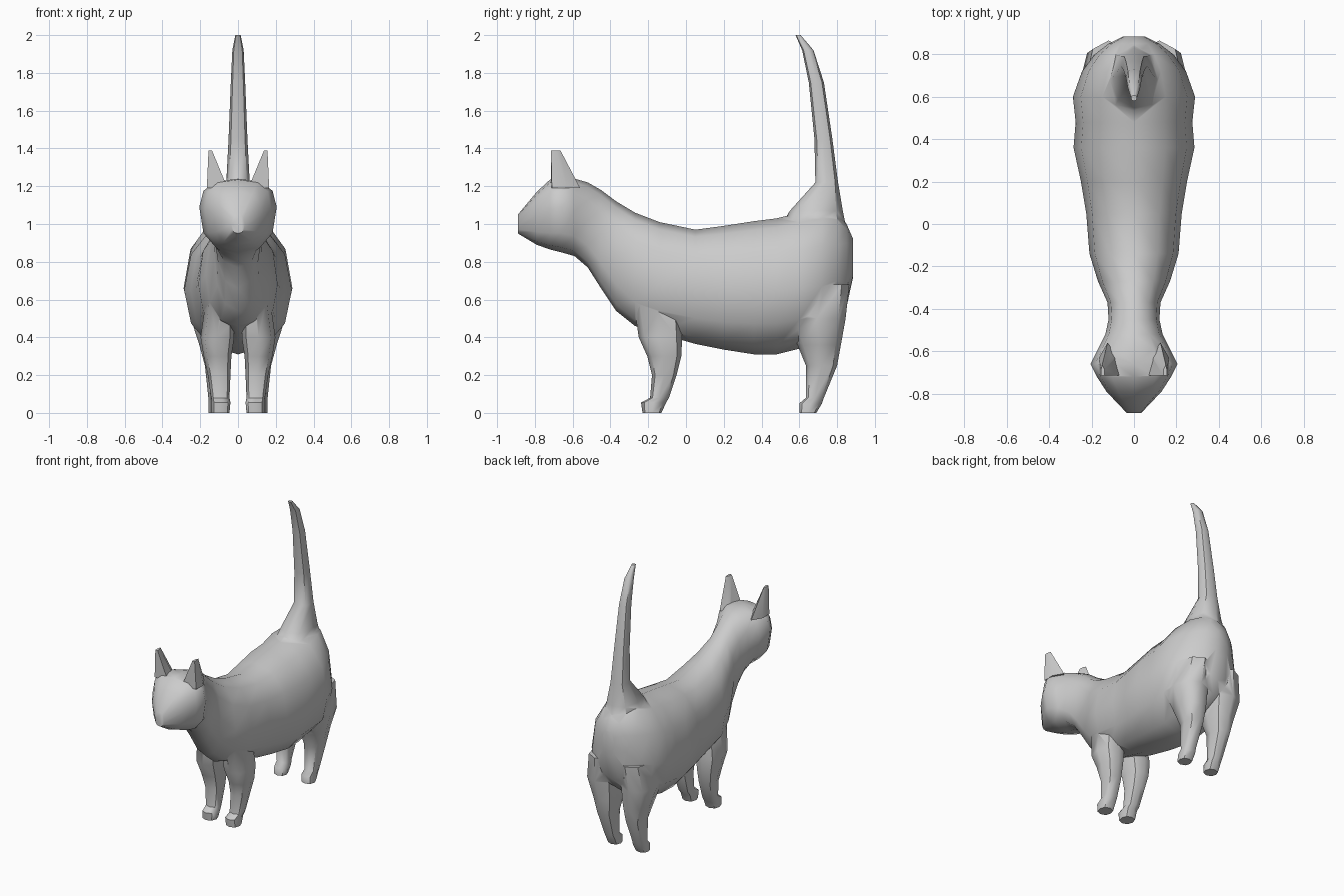
import bpy, bmesh, math

fur = bpy.data.materials.new("grey_fur")
fur.diffuse_color = (0.6, 0.6, 0.6, 1)


def loft(name, rings):
    """Skin a closed surface through rings of equal point count."""
    bm = bmesh.new()
    loops = [[bm.verts.new(p) for p in ring] for ring in rings]
    n = len(loops[0])
    for a, b in zip(loops, loops[1:]):
        for i in range(n):
            j = (i + 1) % n
            bm.faces.new((a[i], a[j], b[j], b[i]))
    bm.faces.new(loops[0])
    bm.faces.new(loops[-1])
    bmesh.ops.recalc_face_normals(bm, faces=bm.faces)
    mesh = bpy.data.meshes.new(name)
    bm.to_mesh(mesh)
    bm.free()
    obj = bpy.data.objects.new(name, mesh)
    bpy.context.collection.objects.link(obj)
    mesh.materials.append(fur)
    return obj


def oval(n, e):
    """Unit superellipse points; a smaller exponent is boxier."""
    pts = []
    for i in range(n):
        a = 2 * math.pi * i / n
        c, s = math.cos(a), math.sin(a)
        pts.append((math.copysign(abs(c) ** e, c), math.copysign(abs(s) ** e, s)))
    return pts


def upright_ring(y, low, mid, high, half_w, e):
    return [(half_w * u, y, mid + v * ((high - mid) if v > 0 else (mid - low)))
            for u, v in oval(12, e)]


def flat_ring(z, y0, y1, x0, x1, side=1, n=8):
    return [(side * ((x0 + x1) / 2 + u * (x1 - x0) / 2), (y0 + y1) / 2 + v * (y1 - y0) / 2, z)
            for u, v in oval(n, 0.85)]


# Head, neck and trunk: y, bottom, widest height, top, half width, roundness
trunk = [
    (-0.89, 0.95, 1.00, 1.05, 0.035, 0.8),
    (-0.79, 0.89, 1.05, 1.17, 0.13, 0.8),
    (-0.72, 0.865, 1.08, 1.235, 0.175, 0.75),
    (-0.66, 0.85, 1.09, 1.24, 0.205, 0.8),
    (-0.59, 0.83, 1.07, 1.24, 0.17, 0.85),
    (-0.52, 0.77, 1.02, 1.22, 0.135, 0.9),
    (-0.45, 0.66, 0.95, 1.18, 0.12, 0.9),
    (-0.37, 0.54, 0.84, 1.12, 0.125, 0.9),
    (-0.27, 0.46, 0.73, 1.06, 0.17, 0.9),
    (-0.14, 0.42, 0.68, 1.01, 0.21, 0.9),
    (0.05, 0.365, 0.66, 0.97, 0.225, 0.9),
    (0.20, 0.335, 0.65, 0.99, 0.25, 0.9),
    (0.36, 0.31, 0.65, 1.015, 0.285, 0.95),
    (0.48, 0.31, 0.65, 1.03, 0.275, 0.95),
    (0.60, 0.34, 0.66, 1.06, 0.288, 0.95),
    (0.72, 0.42, 0.67, 1.08, 0.245, 0.95),
    (0.80, 0.48, 0.70, 1.07, 0.185, 0.95),
    (0.85, 0.56, 0.78, 1.00, 0.12, 0.9),
    (0.885, 0.72, 0.82, 0.92, 0.05, 0.9),
]
body = loft("cat_body", [upright_ring(*s) for s in trunk])
parts = []

# Tail with a flared root: z, front y, back y, half width
tail = [
    (0.92, 0.46, 0.86, 0.15), (1.07, 0.55, 0.83, 0.10), (1.22, 0.685, 0.805, 0.062),
    (1.45, 0.68, 0.775, 0.05), (1.75, 0.65, 0.73, 0.038), (1.92, 0.615, 0.675, 0.03),
    (2.00, 0.58, 0.607, 0.014),
]
parts.append(loft("tail", [flat_ring(z, a, b, -w, w) for z, a, b, w in tail]))

# Legs with paws: z, front y, back y, inner x, outer x
front_leg = [
    (0.00, -0.23, -0.13, 0.045, 0.14), (0.055, -0.238, -0.105, 0.04, 0.14),
    (0.08, -0.19, -0.09, 0.045, 0.143), (0.20, -0.18, -0.05, 0.04, 0.16),
    (0.30, -0.205, -0.025, 0.035, 0.182), (0.40, -0.25, -0.02, 0.02, 0.198),
    (0.60, -0.28, -0.03, 0.02, 0.17),
]
hind_leg = [
    (0.00, 0.60, 0.69, 0.065, 0.155), (0.05, 0.60, 0.72, 0.06, 0.155),
    (0.08, 0.635, 0.73, 0.065, 0.157), (0.25, 0.635, 0.80, 0.05, 0.175),
    (0.36, 0.59, 0.82, 0.03, 0.205), (0.50, 0.54, 0.845, 0.02, 0.25),
    (0.68, 0.55, 0.865, 0.02, 0.22),
]
# Ears: wide flat front narrowing to the back, tapering to a small tip
ear_base = [(0.055, -0.715), (0.165, -0.71), (0.165, -0.63), (0.125, -0.56), (0.08, -0.62)]
ear_tip = [(0.138, -0.715), (0.156, -0.715), (0.156, -0.69), (0.15, -0.665), (0.14, -0.685)]

for side, label in ((1, "left"), (-1, "right")):
    for name, rows in (("front_leg", front_leg), ("hind_leg", hind_leg)):
        parts.append(loft(f"{label}_{name}", [flat_ring(*r, side=side) for r in rows]))
    parts.append(loft(f"{label}_ear", [[(side * x, y, z) for x, y in ring]
                                       for ring, z in ((ear_base, 1.19), (ear_tip, 1.39))]))

# Fuse every part into one continuous skin
bpy.context.view_layer.objects.active = body
body.select_set(True)
for part in parts:
    mod = body.modifiers.new("join", 'BOOLEAN')
    mod.operation = 'UNION'
    mod.solver = 'EXACT'
    mod.object = part
    bpy.ops.object.modifier_apply(modifier=mod.name)
    bpy.data.objects.remove(part)

bpy.ops.object.shade_smooth_by_angle(angle=math.radians(50))
